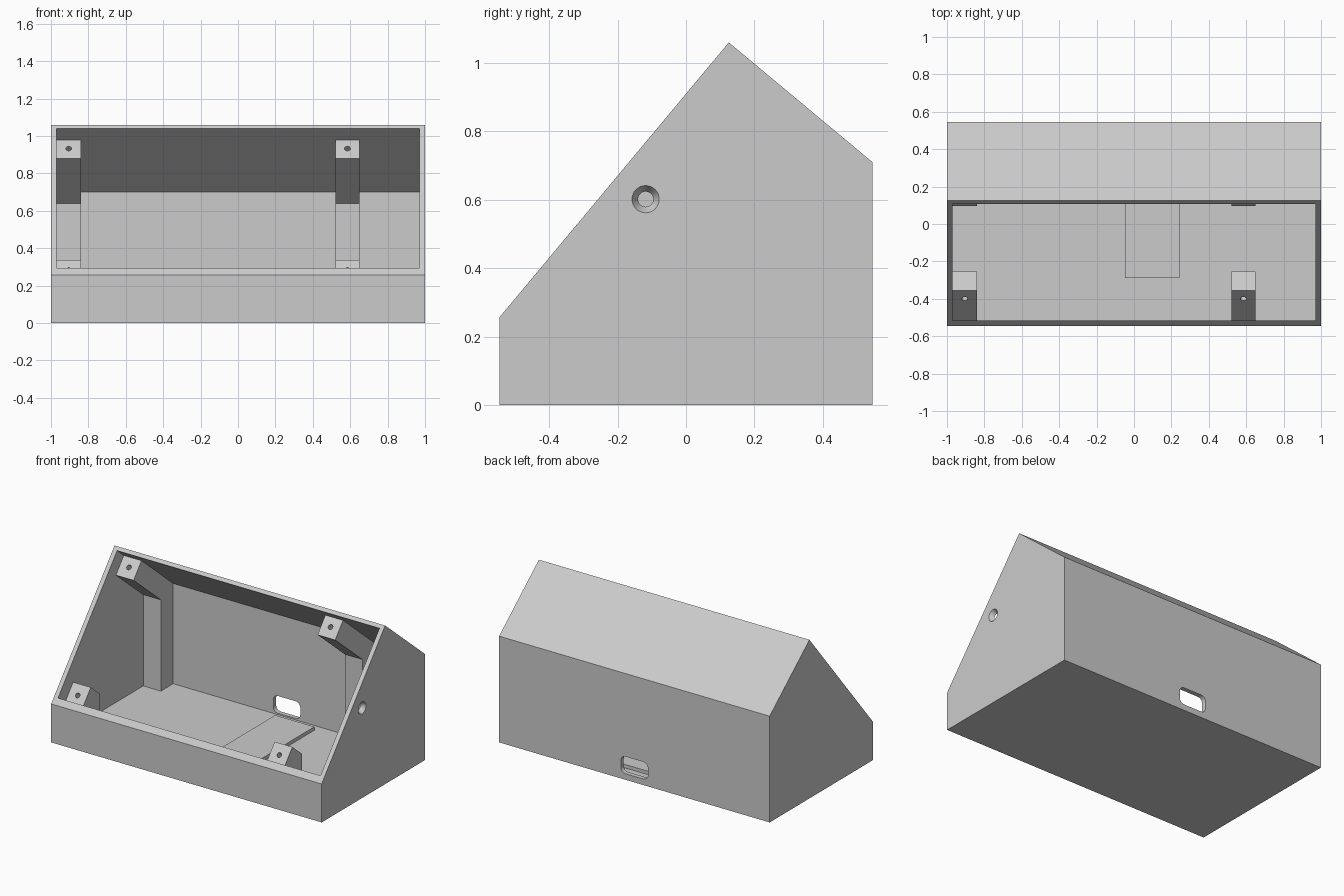
import bpy, bmesh, math
from mathutils import Vector

if "Cube" in bpy.data.objects:
    bpy.data.objects.remove(bpy.data.objects["Cube"], do_unlink=True)

WALL = 0.03
SLOPE_N = Vector((0, -0.768, 0.640))   # outward direction of the slanted opening

grey = bpy.data.materials.new("light_grey")
grey.use_nodes = True
COLOUR = (0.6, 0.6, 0.6, 1)
grey.diffuse_color = COLOUR
grey.node_tree.nodes["Principled BSDF"].inputs["Base Color"].default_value = COLOUR


def add(name, bm):
    bmesh.ops.recalc_face_normals(bm, faces=bm.faces)
    mesh = bpy.data.meshes.new(name)
    bm.to_mesh(mesh)
    bm.free()
    mesh.materials.append(grey)
    obj = bpy.data.objects.new(name, mesh)
    bpy.context.collection.objects.link(obj)
    return obj


def prism(name, profile, x0, x1):
    """Extrude a (y, z) profile along x."""
    bm = bmesh.new()
    face = bm.faces.new([bm.verts.new((x0, y, z)) for y, z in profile])
    ext = bmesh.ops.extrude_face_region(bm, geom=[face])
    verts = [g for g in ext["geom"] if isinstance(g, bmesh.types.BMVert)]
    bmesh.ops.translate(bm, verts=verts, vec=(x1 - x0, 0, 0))
    return add(name, bm)


def cone(name, centre, axis, r0, r1, depth, sides=32):
    """Cone or cylinder along an axis, r0 at its start and r1 at its end."""
    bm = bmesh.new()
    bmesh.ops.create_cone(bm, cap_ends=True, segments=sides, radius1=r0, radius2=r1, depth=depth)
    rot = Vector(axis).to_track_quat("Z", "Y").to_matrix()
    bmesh.ops.rotate(bm, verts=bm.verts, matrix=rot)
    bmesh.ops.translate(bm, verts=bm.verts, vec=centre)
    return add(name, bm)


def cut(obj, cutter):
    cutter.hide_render = True
    mod = obj.modifiers.new("cut", "BOOLEAN")
    mod.operation, mod.solver, mod.object = "DIFFERENCE", "EXACT", cutter
    bpy.context.view_layer.objects.active = obj
    bpy.ops.object.modifier_apply(modifier=mod.name)
    bpy.data.objects.remove(cutter, do_unlink=True)


# Hollow case with a slanted open front
case = prism("case", [(-0.545, 0), (0.545, 0), (0.545, 0.71), (0.125, 1.06), (-0.545, 0.257)], -1, 1)
low, high = Vector((0, -0.515, 0.293)), Vector((0, 0.108, 1.04))
rim = [high, high + SLOPE_N * 0.2, low + SLOPE_N * 0.2, low]
cavity = [(-0.515, WALL), (0.515, WALL), (0.515, 0.70)] + [(p.y, p.z) for p in rim]
cut(case, prism("cavity_cutter", cavity, -1 + WALL, 1 - WALL))

# Countersunk hole through the +x wall
cut(case, cone("side_hole_cutter", (0.985, -0.118, 0.602), (1, 0, 0), 0.0215, 0.0405, 0.0325))

# Rounded port opening in the back wall
bm = bmesh.new()
bmesh.ops.create_cube(bm, size=1)
bmesh.ops.scale(bm, verts=bm.verts, vec=(0.2, 0.1, 0.115))
bmesh.ops.translate(bm, verts=bm.verts, vec=(0, 0.53, 0.0975))
along_y = [e for e in bm.edges if abs(e.verts[0].co.y - e.verts[1].co.y) > 0.05]
bmesh.ops.bevel(bm, geom=along_y, offset=0.035, segments=6, profile=0.5, affect="EDGES")
cut(case, add("port_cutter", bm))

# Low raised pad on the floor
prism("floor_pad", [(-0.29, 0.02), (0.46, 0.02), (0.46, 0.053), (-0.29, 0.053)], -0.047, 0.243)

# Screw mounts: tall rear brackets and short front blocks
rear = [(0.097, 0.88), (0.18, 0.98), (0.188, 0.985), (0.525, 0.703), (0.525, 0.02), (0.385, 0.02), (0.385, 0.64)]
front = [(-0.525, 0.02), (-0.255, 0.02), (-0.255, 0.255), (-0.355, 0.338), (-0.525, 0.134)]
for side, x0, x1, xc in (("right", -0.98, -0.84, -0.905), ("left", 0.52, 0.65, 0.585)):
    for kind, profile, y, z in (("rear_bracket", rear, 0.141, 0.933), ("front_block", front, -0.4, 0.284)):
        mount = prism(f"{side}_{kind}", profile, x0, x1)
        cut(mount, cone("screw_cutter", (xc, y, z), SLOPE_N, 0.016, 0.016, 0.16, 20))

# Keep flat walls crisp and curved hole walls smooth
for obj in bpy.context.collection.objects:
    if obj.type == "MESH":
        bpy.ops.object.select_all(action="DESELECT")
        obj.select_set(True)
        bpy.context.view_layer.objects.active = obj
        bpy.ops.object.shade_smooth_by_angle(angle=math.radians(25))
